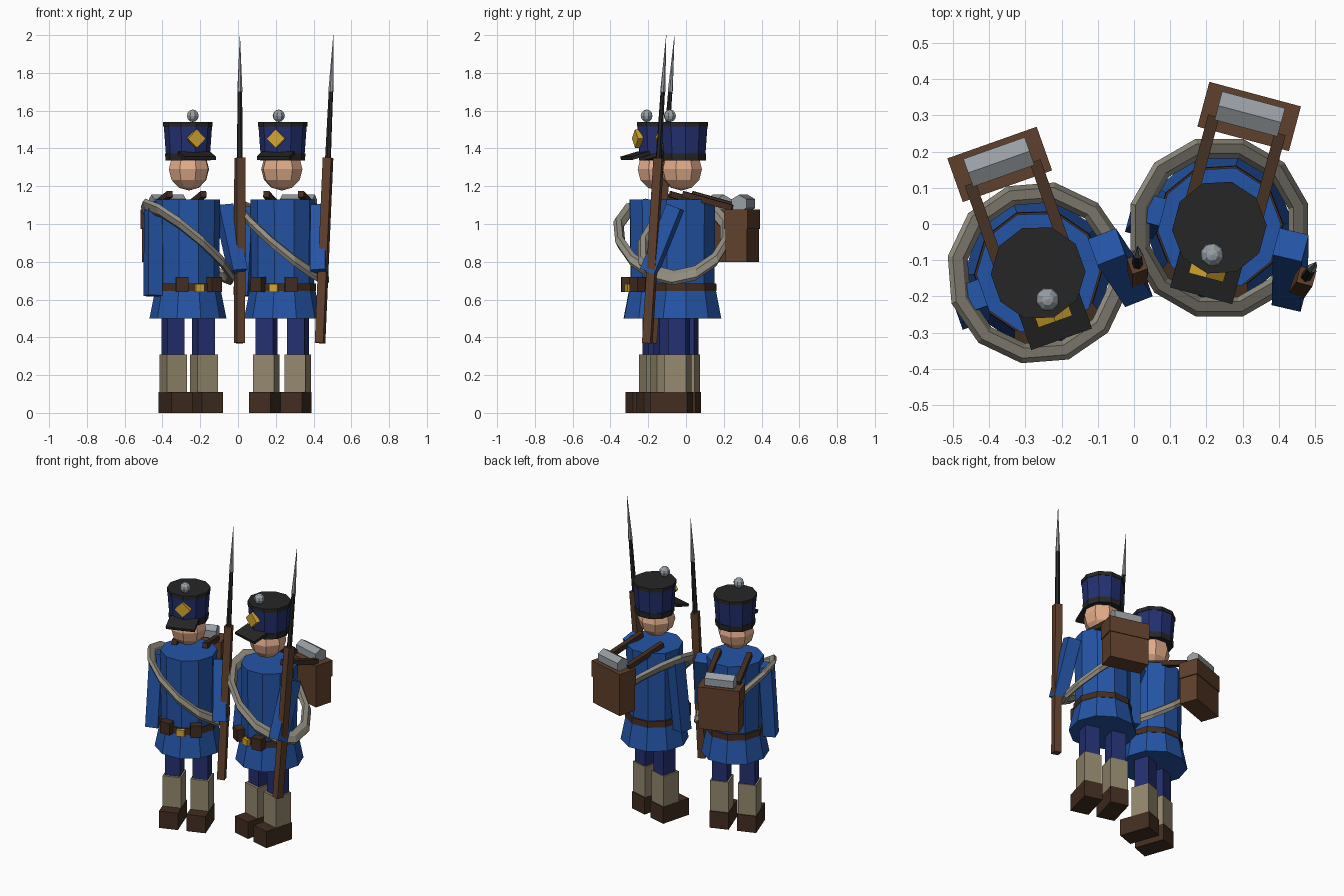
import bpy, bmesh, math
from mathutils import Matrix, Vector

if "Cube" in bpy.data.objects:
    bpy.data.objects.remove(bpy.data.objects["Cube"])


def material(name, r, g, b):
    lin = [((c / 255 + 0.055) / 1.055) ** 2.4 for c in (r, g, b)]
    m = bpy.data.materials.new(name)
    m.diffuse_color = (*lin, 1)
    m.use_nodes = True
    m.node_tree.nodes["Principled BSDF"].inputs["Base Color"].default_value = m.diffuse_color
    return m


COAT = material("coat_blue", 36, 84, 166)
NAVY = material("navy", 36, 48, 112)
BLACK = material("black", 38, 38, 38)
SKIN = material("skin", 226, 172, 138)
WOOD = material("wood_brown", 96, 64, 44)
DARK = material("dark_brown", 66, 45, 33)
BEIGE = material("gaiter_beige", 148, 136, 110)
CANVAS = material("canvas_grey", 146, 141, 128)
STEEL = material("steel", 152, 158, 164)
GOLD = material("gold", 212, 165, 46)

place = Matrix()  # where the current soldier stands


def finish(name, bm, mat):
    me = bpy.data.meshes.new(name)
    bmesh.ops.recalc_face_normals(bm, faces=bm.faces)
    bm.to_mesh(me)
    bm.free()
    me.materials.append(mat)
    ob = bpy.data.objects.new(name, me)
    ob.matrix_world = place
    bpy.context.collection.objects.link(ob)
    return ob


def box(name, mat, loc, size, rot=Matrix()):
    bm = bmesh.new()
    bmesh.ops.create_cube(bm, size=1, matrix=Matrix.Translation(loc) @ rot @ Matrix.Diagonal((*size, 1)))
    return finish(name, bm, mat)


def beam(name, mat, a, b, r1, r2, sides=4):
    """Prism or cone from a to b; with four sides, r is half the width."""
    a, b = Vector(a), Vector(b)
    d = b - a
    k = math.sqrt(2) if sides == 4 else 1
    turn = math.pi / sides if sides == 4 else 0
    # keep the section square to the soldier's own axes
    z = d.normalized()
    x = Vector((1, 0, 0)) if abs(z.x) < 0.9 else Vector((0, 1, 0))
    y = z.cross(x).normalized()
    x = y.cross(z)
    rot = Matrix((x, y, z)).transposed().to_4x4()
    bm = bmesh.new()
    bmesh.ops.create_cone(bm, cap_ends=True, segments=sides, radius1=r1 * k, radius2=r2 * k, depth=d.length,
                          matrix=Matrix.Translation((a + b) / 2) @ rot @ Matrix.Rotation(turn, 4, 'Z'))
    return finish(name, bm, mat)


def drum(name, mat, z1, z2, r1, r2, y=0.0):
    return beam(name, mat, (0, y, z1), (0, y, z2), r1, r2, 10)


def ball(name, mat, loc, r, seg=8, rings=6):
    bm = bmesh.new()
    bmesh.ops.create_uvsphere(bm, u_segments=seg, v_segments=rings, radius=r, matrix=Matrix.Translation(loc))
    return finish(name, bm, mat)


def blanket_roll():
    """Ring around the body, sheared from one shoulder to the other hip."""
    bm = bmesh.new()
    N, M = 12, 6
    rows = []
    for i in range(N):
        a = 2 * math.pi * i / N
        row = []
        for j in range(M):
            t = 2 * math.pi * j / M
            r = 0.226 + 0.028 * math.cos(t)
            x, y = r * math.cos(a), r * math.sin(a)
            row.append(bm.verts.new((x, y, 0.905 - 0.84 * x + 0.032 * math.sin(t))))
        rows.append(row)
    for i in range(N):
        for j in range(M):
            p, q, k = rows[i], rows[(i + 1) % N], (j + 1) % M
            bm.faces.new((p[j], q[j], q[k], p[k]))
    finish("shoulder_roll", bm, CANVAS)


def soldier():
    # legs and feet
    for s in (-1, 1):
        x = 0.086 * s
        box("boot", DARK, (x, -0.045, 0.055), (0.118, 0.20, 0.11))
        box("gaiter", BEIGE, (x, -0.01, 0.205), (0.114, 0.118, 0.21))
        box("trouser_leg", NAVY, (x, -0.005, 0.41), (0.094, 0.096, 0.22))
    # coat and belt
    drum("coat_skirt", COAT, 0.50, 0.66, 0.204, 0.172)
    drum("coat_body", COAT, 0.64, 1.13, 0.165, 0.171)
    drum("belt", DARK, 0.645, 0.685, 0.178, 0.176)
    box("belt_buckle", GOLD, (0, -0.178, 0.662), (0.048, 0.03, 0.042))
    for s in (-1, 1):
        box("belt_pouch", DARK, (0.09 * s, -0.162, 0.68), (0.068, 0.05, 0.078),
            Matrix.Rotation(math.radians(18 * s), 4, 'Z'))
    # arms
    beam("free_arm", COAT, (-0.195, 0.0, 1.09), (-0.21, -0.04, 0.62), 0.039, 0.039)
    beam("musket_arm", COAT, (0.203, 0.005, 1.09), (0.236, -0.13, 0.745), 0.041, 0.041)
    # head and hat
    ball("head", SKIN, (0, -0.015, 1.29), 0.113)
    drum("hat_band", BLACK, 1.335, 1.372, 0.119, 0.121)
    drum("hat_body", NAVY, 1.37, 1.52, 0.117, 0.128)
    drum("hat_top", BLACK, 1.515, 1.54, 0.131, 0.131)
    box("hat_visor", BLACK, (0, -0.142, 1.362), (0.178, 0.105, 0.018), Matrix.Rotation(math.radians(16), 4, 'X'))
    box("hat_badge", GOLD, (0, -0.128, 1.452), (0.07, 0.03, 0.07), Matrix.Rotation(math.radians(45), 4, 'Y'))
    ball("hat_pompom", STEEL, (0, -0.078, 1.573), 0.033)
    # blanket roll, pack and straps
    blanket_roll()
    box("pack", WOOD, (0, 0.318, 0.89), (0.25, 0.118, 0.18))
    box("pack_lid", WOOD, (0, 0.318, 1.025), (0.262, 0.128, 0.105))
    beam("pack_bedroll", STEEL, (-0.09, 0.325, 1.108), (0.09, 0.325, 1.108), 0.047, 0.047, 6)
    for s in (-1, 1):
        beam("pack_strap", DARK, (0.095 * s, 0.02, 1.158), (0.095 * s, 0.29, 1.085), 0.016, 0.016)
    # musket, all along one leaning line
    foot, tip = Vector((0.242, -0.137, 0.37)), Vector((0.284, -0.022, 2.0))

    def at(z):
        return foot.lerp(tip, (z - foot.z) / (tip.z - foot.z))

    beam("musket_stock", WOOD, at(0.37), at(1.35), 0.023, 0.023)
    beam("musket_barrel", BLACK, at(1.33), at(1.71), 0.016, 0.012, 6)
    beam("bayonet", STEEL, at(1.70), at(2.0), 0.014, 0.0005, 6)


# two soldiers, each turned slightly inward or outward
for x, y, yaw in ((-0.265, -0.135, 19.5), (0.236, -0.01, -15)):
    place = Matrix.Translation((x, y, 0)) @ Matrix.Rotation(math.radians(yaw), 4, 'Z')
    soldier()
